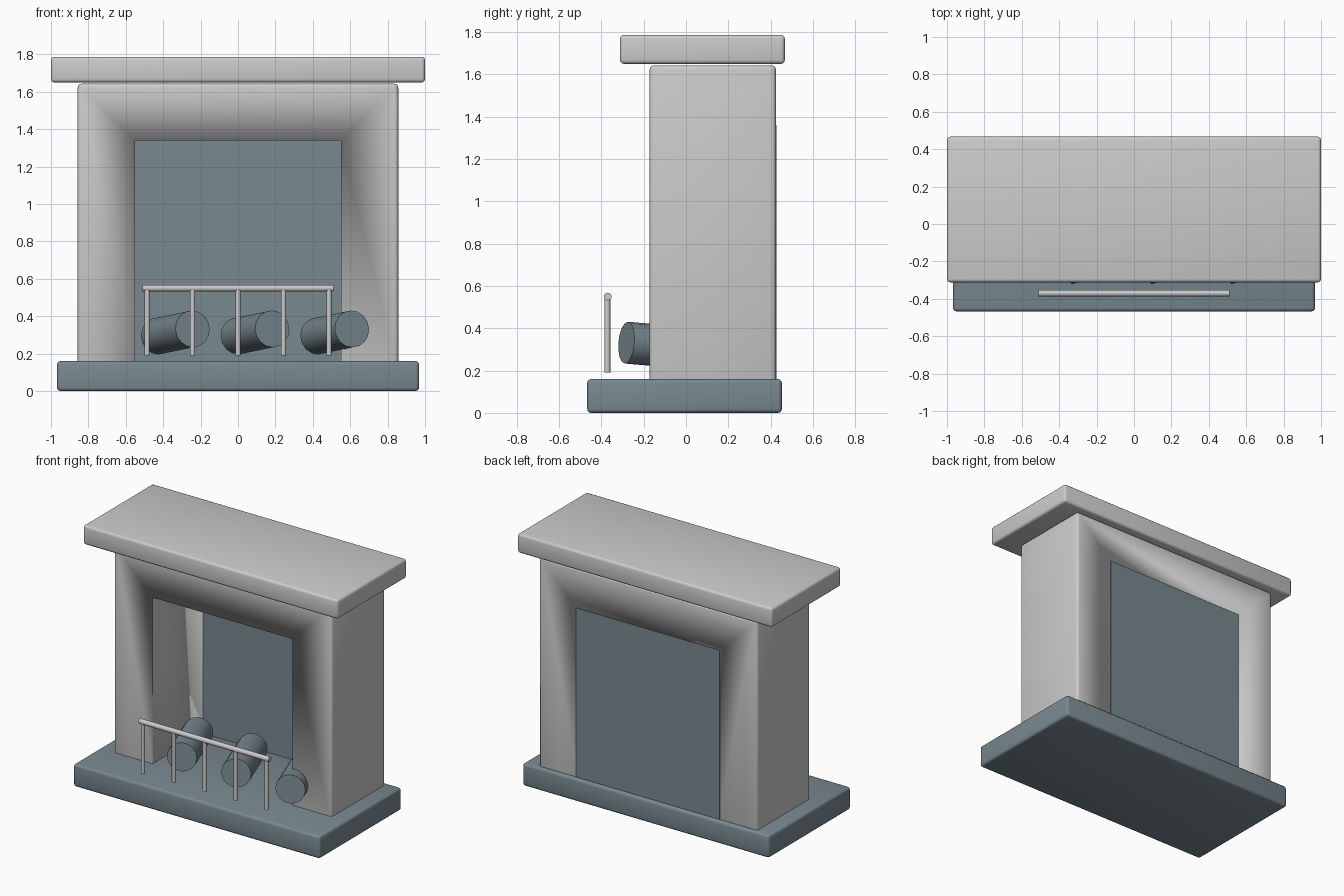
import bpy, bmesh, math
from mathutils import Vector, Matrix

if "Cube" in bpy.data.objects:
    bpy.data.objects.remove(bpy.data.objects["Cube"])

slate = bpy.data.materials.new("slate")
slate.diffuse_color = (0.19, 0.25, 0.28, 1)
slate.use_nodes = True
slate.node_tree.nodes["Principled BSDF"].inputs["Base Color"].default_value = slate.diffuse_color


def finish(name, bm, mat=None):
    mesh = bpy.data.meshes.new(name)
    bm.to_mesh(mesh)
    bm.free()
    ob = bpy.data.objects.new(name, mesh)
    bpy.context.collection.objects.link(ob)
    if mat:
        mesh.materials.append(mat)
    bpy.ops.object.select_all(action='DESELECT')
    ob.select_set(True)
    bpy.context.view_layer.objects.active = ob
    bpy.ops.object.shade_smooth_by_angle(angle=math.radians(35))
    return ob


def box(name, x, y, z, bevel=0, mat=None):
    """Box from (min, max) ranges, with rounded edges."""
    lo, hi = Vector((x[0], y[0], z[0])), Vector((x[1], y[1], z[1]))
    bm = bmesh.new()
    bmesh.ops.create_cube(bm, size=1, matrix=Matrix.Translation((lo + hi) / 2)
                          @ Matrix.Diagonal((*(hi - lo), 1)))
    if bevel:
        bmesh.ops.bevel(bm, geom=bm.edges[:], offset=bevel, segments=3,
                        profile=0.5, affect='EDGES')
    return finish(name, bm, mat)


def rod(name, a, b, r, sides=16, mat=None):
    """Cylinder between two points."""
    a, b = Vector(a), Vector(b)
    d = b - a
    bm = bmesh.new()
    bmesh.ops.create_cone(bm, cap_ends=True, segments=sides, radius1=r, radius2=r,
                          depth=d.length, matrix=Matrix.Translation((a + b) / 2)
                          @ d.to_track_quat('Z', 'Y').to_matrix().to_4x4())
    return finish(name, bm, mat)


# Hearth slab and mantel shelf
box("hearth", (-0.968, 0.968), (-0.467, 0.453), (0, 0.16), 0.018, slate)
box("mantel_shelf", (-1, 1), (-0.312, 0.467), (1.65, 1.787), 0.018)

# Surround with the opening cut through it
surround = box("surround", (-0.857, 0.857), (-0.172, 0.425), (0.135, 1.643), 0.02)
cutter = box("opening_cutter", (-0.55, 0.55), (-0.6, 0.8), (0, 1.34))
cutter.hide_render = True
cutter.hide_set(True)
cut = surround.modifiers.new("opening", 'BOOLEAN')
cut.operation = 'DIFFERENCE'
cut.object = cutter

# Back panel of the firebox
box("firebox_back", (-0.563, 0.563), (0.395, 0.427), (0.14, 1.36), 0, slate)

# Logs, lying askew
for i in range(3):
    x = -0.243 + 0.426 * i
    rod(f"log_{i + 1}", (x - 0.184, 0.163, 0.294), (x, -0.282, 0.332), 0.099, 16, slate)

# Fire guard: rail on five posts
rod("guard_rail", (-0.51, -0.37, 0.55), (0.51, -0.37, 0.55), 0.018)
for i in range(5):
    x = 0.243 * (i - 2)
    rod(f"guard_post_{i + 1}", (x, -0.372, 0.19), (x, -0.372, 0.55), 0.014, 12)
